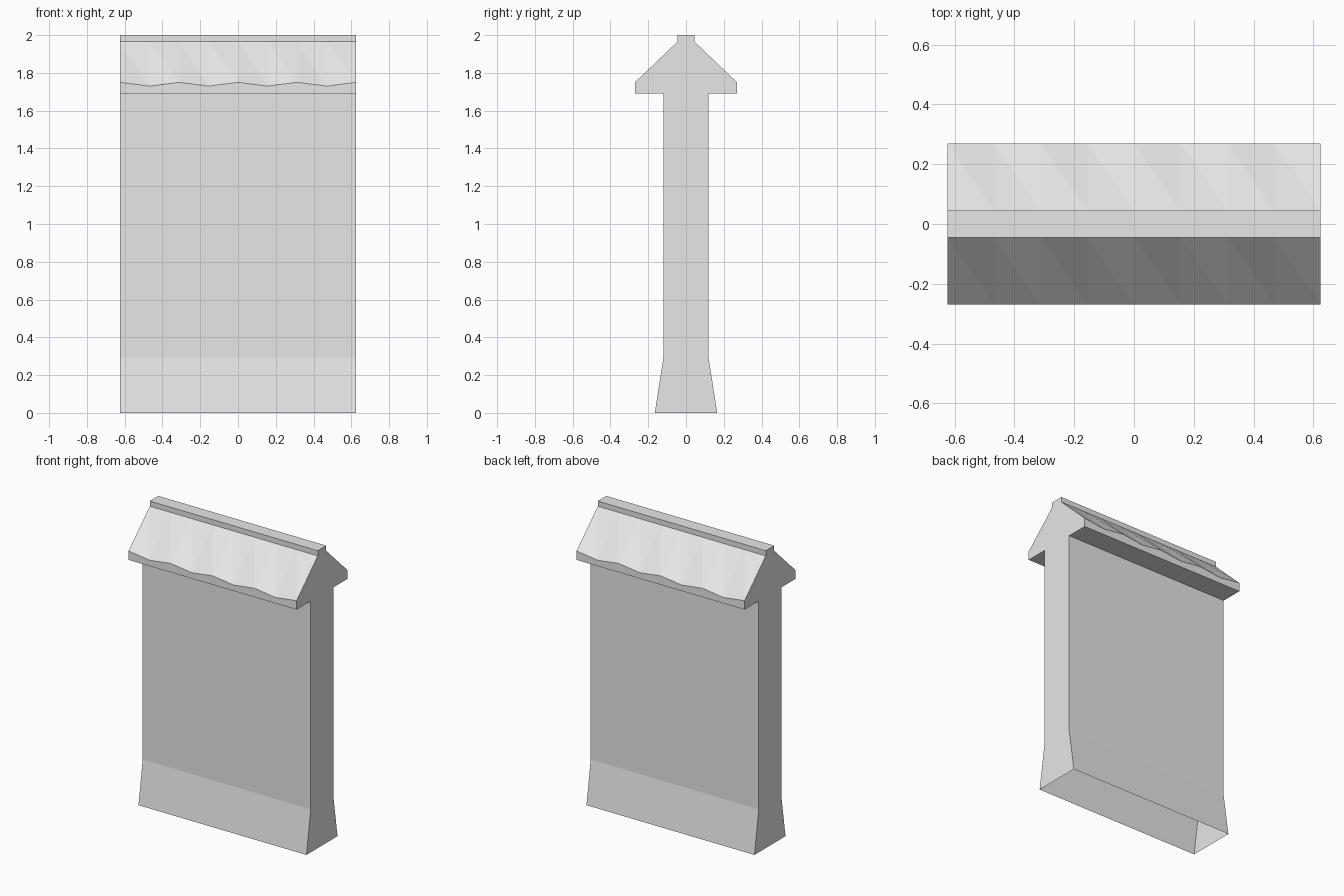
import bpy
import bmesh

cube = bpy.data.objects.get("Cube")
if cube:
    bpy.data.objects.remove(cube, do_unlink=True)

HALF_WIDTH = 0.625
SEGMENTS = 8
EAVE, RIDGE = 0.27, 0.045

grey = bpy.data.materials.new("plain_grey")
grey.use_nodes = True
colour = (0.8, 0.8, 0.8, 1)
grey.diffuse_color = colour
grey.node_tree.nodes["Principled BSDF"].inputs["Base Color"].default_value = colour

# Half section from the open foot up to the ridge, mirrored for the back
half = [(0.165, 0), (0.12, 0.29), (0.12, 1.69), (EAVE, 1.69),
        (EAVE, 1.75), (RIDGE, 1.965), (RIDGE, 2)]
section = [(-y, z) for y, z in half] + [(y, z) for y, z in reversed(half)]

bm = bmesh.new()


def make_section(step):
    """One cross-section; every other one dips at the wavy eaves."""
    x = -HALF_WIDTH + 2 * HALF_WIDTH * step / SEGMENTS
    dip = 0.02 * (step % 2)
    return [bm.verts.new((x, y, z - (dip if z == 1.75 else 0))) for y, z in section]


rows = [make_section(i) for i in range(SEGMENTS + 1)]

# Walls, eaves and ridge; the wavy slopes are split into triangles
for a, b in zip(rows, rows[1:]):
    for j in range(len(section) - 1):
        quad = (a[j], b[j], b[j + 1], a[j + 1])
        (y0, z0), (y1, z1) = section[j], section[j + 1]
        if {z0, z1} == {1.75, 1.965}:
            if y0 < 0:
                bm.faces.new((a[j], b[j], a[j + 1]))
                bm.faces.new((b[j], b[j + 1], a[j + 1]))
            else:
                bm.faces.new((a[j], b[j], a[j + 1]))
                bm.faces.new((b[j], b[j + 1], a[j + 1]))
        else:
            bm.faces.new(quad)

# Closed ends, with the foot left open
bm.faces.new(rows[0])
bm.faces.new(reversed(rows[-1]))
bmesh.ops.recalc_face_normals(bm, faces=bm.faces)

mesh = bpy.data.meshes.new("roofed_wall")
bm.to_mesh(mesh)
bm.free()
mesh.materials.append(grey)
wall = bpy.data.objects.new("roofed_wall", mesh)
bpy.context.collection.objects.link(wall)
